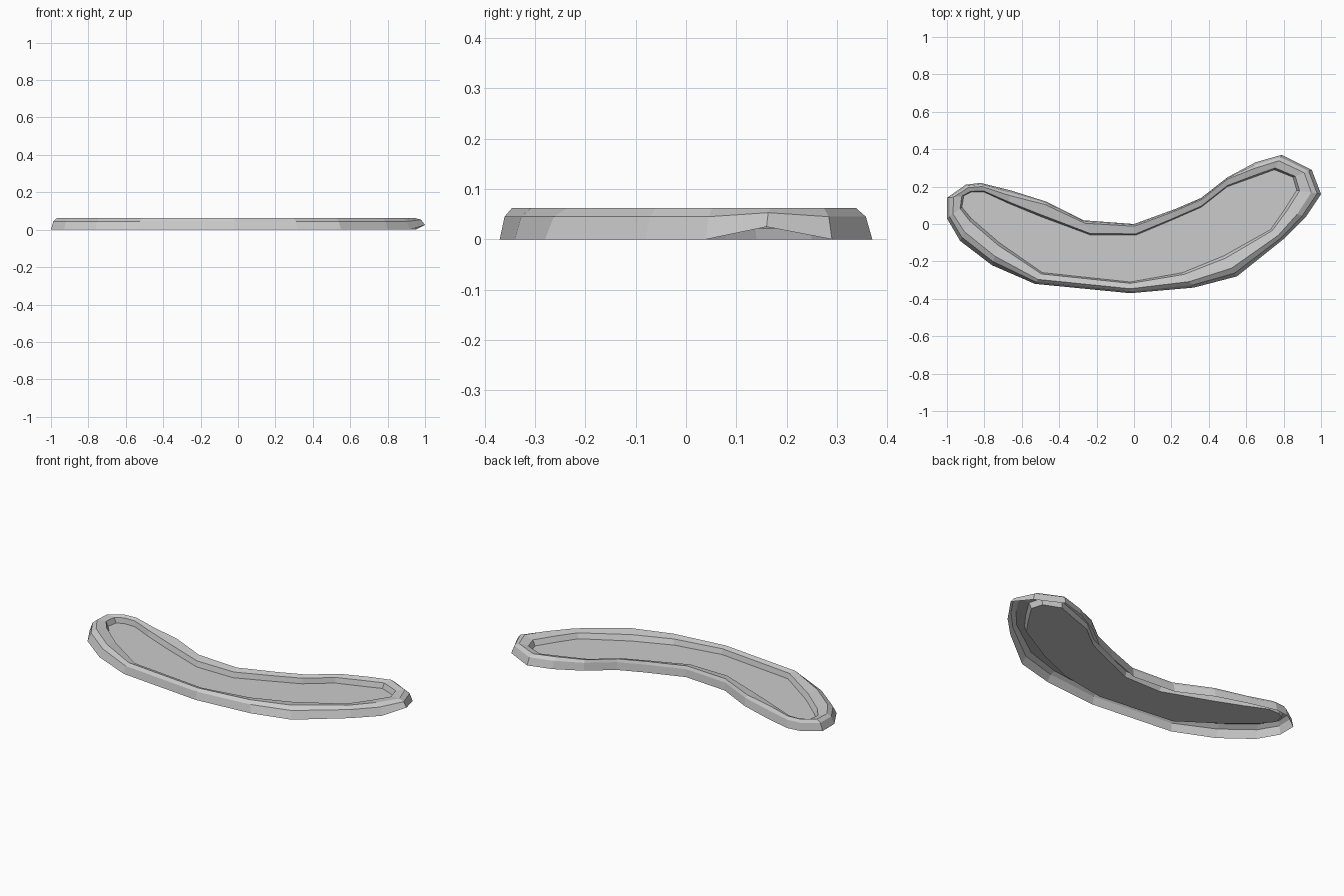
import bpy
import bmesh
from mathutils import Vector

default_cube = bpy.data.objects.get("Cube")
if default_cube:
    bpy.data.objects.remove(default_cube, do_unlink=True)


def make_material(name, value):
    material = bpy.data.materials.new(name)
    material.use_nodes = True
    colour = (value, value, value, 1)
    material.diffuse_color = colour
    material.node_tree.nodes["Principled BSDF"].inputs["Base Color"].default_value = colour
    return material


# Curved outline, clockwise from the left tip: outer foot x, y and floor edge x, y
outline = [
    (-.82, .22, -.8, .17),
    (-.66, .18, -.67, .11),
    (-.47, .12, -.5, .04),
    (-.27, .02, -.23, -.06),
    (0, 0, .01, -.06),
    (.22, .08, .2, .02),
    (.36, .14, .36, .09),
    (.5, .25, .5, .2),
    (.65, .33, .64, .25),
    (.79, .37, .75, .29),
    (.95, .29, .85, .25),
    (1, .16, .87, .18),
    (.92, .04, .8, .07),
    (.8, -.08, .73, -.03),
    (.55, -.28, .48, -.17),
    (.32, -.34, .26, -.26),
    (-.02, -.37, -.02, -.31),
    (-.53, -.32, -.49, -.26),
    (-.76, -.22, -.72, -.1),
    (-.93, -.09, -.87, .03),
    (-1, .03, -.92, .09),
    (-1, .14, -.91, .15),
    (-.9, .21, -.87, .17),
]


def rim_section(outer_x, outer_y, floor_x, floor_y):
    """Points of the rim from the foot, over the crest, to the floor."""
    foot = Vector((outer_x, outer_y))
    floor = Vector((floor_x, floor_y))
    concave_side = abs(outer_x) < .52 and outer_y > -.1
    pointed_tip = outer_x == 1
    crest = .2 if concave_side else .4
    foot_height = .025 if pointed_tip else 0
    shoulder_height = .053 if pointed_tip else .045
    steps = [
        (0, foot_height),
        (crest * .4, shoulder_height),
        (crest, .062),
        (.88, .053),
        (1, .022),
    ]
    return [foot.lerp(floor, blend).to_3d() + Vector((0, 0, height))
            for blend, height in steps]


# Rim sections joined into a hollow, open-bottomed shell
bm = bmesh.new()
sections = [[bm.verts.new(point) for point in rim_section(*row)] for row in outline]
for current, following in zip(sections, sections[1:] + sections[:1]):
    for level in range(len(current) - 1):
        bm.faces.new((current[level], current[level + 1],
                      following[level + 1], following[level]))

# Recessed flat floor
bm.faces.new([section[-1] for section in reversed(sections)])

mesh = bpy.data.meshes.new("curved_tray")
bm.to_mesh(mesh)
bm.free()
mesh.materials.append(make_material("plain_grey", .6))
tray = bpy.data.objects.new("curved_tray", mesh)
bpy.context.collection.objects.link(tray)
